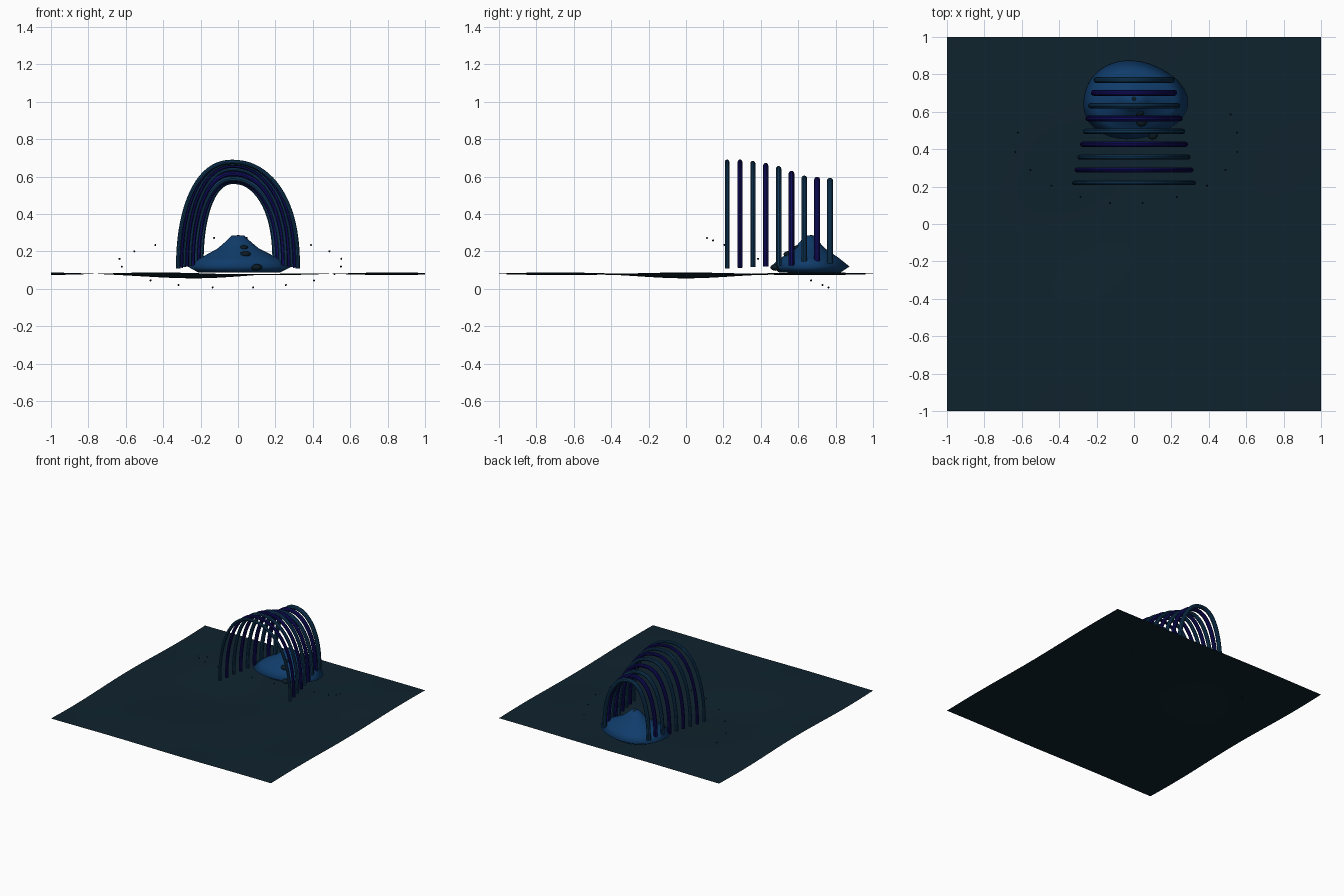
import bpy, bmesh, math, random
from mathutils import Vector

random.seed(4)
cube = bpy.data.objects.get("Cube")
if cube:
    bpy.data.objects.remove(cube, do_unlink=True)


def material(name, rgb):
    m = bpy.data.materials.new(name)
    m.use_nodes = True
    m.diffuse_color = (*rgb, 1)
    m.node_tree.nodes["Principled BSDF"].inputs["Base Color"].default_value = (*rgb, 1)
    return m


SEA = material("deep teal", (0.005, 0.017, 0.027))
BLUE = material("mound blue", (0.005, 0.045, 0.145))
TEAL = material("rib blue", (0.005, 0.04, 0.1))
NAVY = material("rib indigo", (0.005, 0.004, 0.11))
DARK = material("near black teal", (0.003, 0.011, 0.018))


def finish(name, bm, mat, smooth=True):
    bmesh.ops.recalc_face_normals(bm, faces=bm.faces)
    me = bpy.data.meshes.new(name)
    bm.to_mesh(me)
    bm.free()
    me.materials.append(mat)
    me.polygons.foreach_set("use_smooth", [smooth] * len(me.polygons))
    ob = bpy.data.objects.new(name, me)
    bpy.context.collection.objects.link(ob)
    return ob


# Gently rolling ground sheet
def ground_height(x, y):
    dip = math.exp(-((x + 0.15) ** 2 + y * y) / 0.12)
    return 0.081 + 0.007 * math.sin(5 * x + 0.6) * math.cos(4.5 * y) - 0.022 * dip


bm = bmesh.new()
bmesh.ops.create_grid(bm, x_segments=48, y_segments=48, size=1)
for v in bm.verts:
    v.co.z = ground_height(v.co.x, v.co.y)
ground = finish("ground", bm, SEA)
if ground.data.polygons[0].normal.z < 0:
    ground.data.flip_normals()

# Mound: uneven rings stacked from the underside to a small flat top
MOUND = Vector((0.0, 0.66, 0))
rings = [(0.78, 0.088), (1.0, 0.12), (0.74, 0.165), (0.4, 0.215), (0.25, 0.25), (0.12, 0.285)]
SIDES = 40


def mound_point(i, r, z):
    a = math.tau * i / SIDES
    lump = 1 + 0.04 * math.cos(3 * a + 0.5) * r
    return MOUND + Vector((0.28 * r * lump * math.cos(a), 0.21 * r * lump * math.sin(a), z))


bm = bmesh.new()
loops = [[bm.verts.new(mound_point(i, r, z)) for i in range(SIDES)] for r, z in rings]
for low, high in zip(loops, loops[1:]):
    for i in range(SIDES):
        j = (i + 1) % SIDES
        bm.faces.new((low[i], low[j], high[j], high[i]))
bm.faces.new(loops[0][::-1])
bm.faces.new(loops[-1])
finish("mound", bm, BLUE)

# Dark pebbles half sunk in the mound
bm = bmesh.new()
for x, y, z, size in [(-0.09, 0.6, 0.19, 0.025), (0.04, 0.55, 0.185, 0.03), (0.0, 0.67, 0.275, 0.022),
                      (0.1, 0.48, 0.115, 0.03), (0.03, 0.6, 0.22, 0.025)]:
    ball = bmesh.ops.create_icosphere(bm, subdivisions=2, radius=size)["verts"]
    for v in ball:
        v.co = Vector((v.co.x, v.co.y, v.co.z * 0.6)) + Vector((x, y, z))
finish("mound_pebbles", bm, DARK)


# Ribs: a row of arches, narrowing and lowering towards the back
def rib(index, y, half_width, foot, top, radius, mat):
    cu = bpy.data.curves.new("rib", "CURVE")
    cu.dimensions = "3D"
    cu.bevel_depth = radius
    cu.bevel_resolution = 3
    cu.use_fill_caps = True
    sp = cu.splines.new("POLY")
    steps = 40
    sp.points.add(steps)
    for k in range(steps + 1):
        a = math.pi * (1 - k / steps)
        c, s = math.cos(a), math.sin(a)
        x = half_width * math.copysign(abs(c) ** 0.9, c)
        shoulder = 0.02 * math.sin(2 * a)
        z = foot + (top - foot) * s ** 0.88 - shoulder * s
        sp.points[k].co = (x, y, z, 1)
    cu.materials.append(mat)
    ob = bpy.data.objects.new(f"rib_{index + 1}", cu)
    bpy.context.collection.objects.link(ob)
    bpy.ops.object.select_all(action="DESELECT")
    ob.select_set(True)
    bpy.context.view_layer.objects.active = ob
    bpy.ops.object.convert(target="MESH")
    bpy.ops.object.shade_smooth_by_angle()


tops = [0.69, 0.69, 0.683, 0.672, 0.655, 0.63, 0.604, 0.598, 0.592]
for i, top in enumerate(tops):
    t = i / 8
    radius = 0.012 + 0.005 * t
    rib(i, 0.22 + 0.55 * t, 0.32 - 0.12 * t, 0.11 + 0.025 * t,
        top - radius, radius, NAVY if i % 2 else TEAL)

# Tiny flecks drifting in a tilted ring
bm = bmesh.new()
COUNT = 20
for i in range(COUNT):
    a = math.tau * (i + 0.5) / COUNT
    z = 0.14 + 0.134 * math.sin(a)
    centre = Vector((-0.03 + 0.6 * math.cos(a) + random.uniform(-0.02, 0.02), 0.78 - 2.45 * z, z))
    for v in bmesh.ops.create_icosphere(bm, subdivisions=1, radius=0.006)["verts"]:
        v.co += centre
finish("flecks", bm, DARK, smooth=False)
